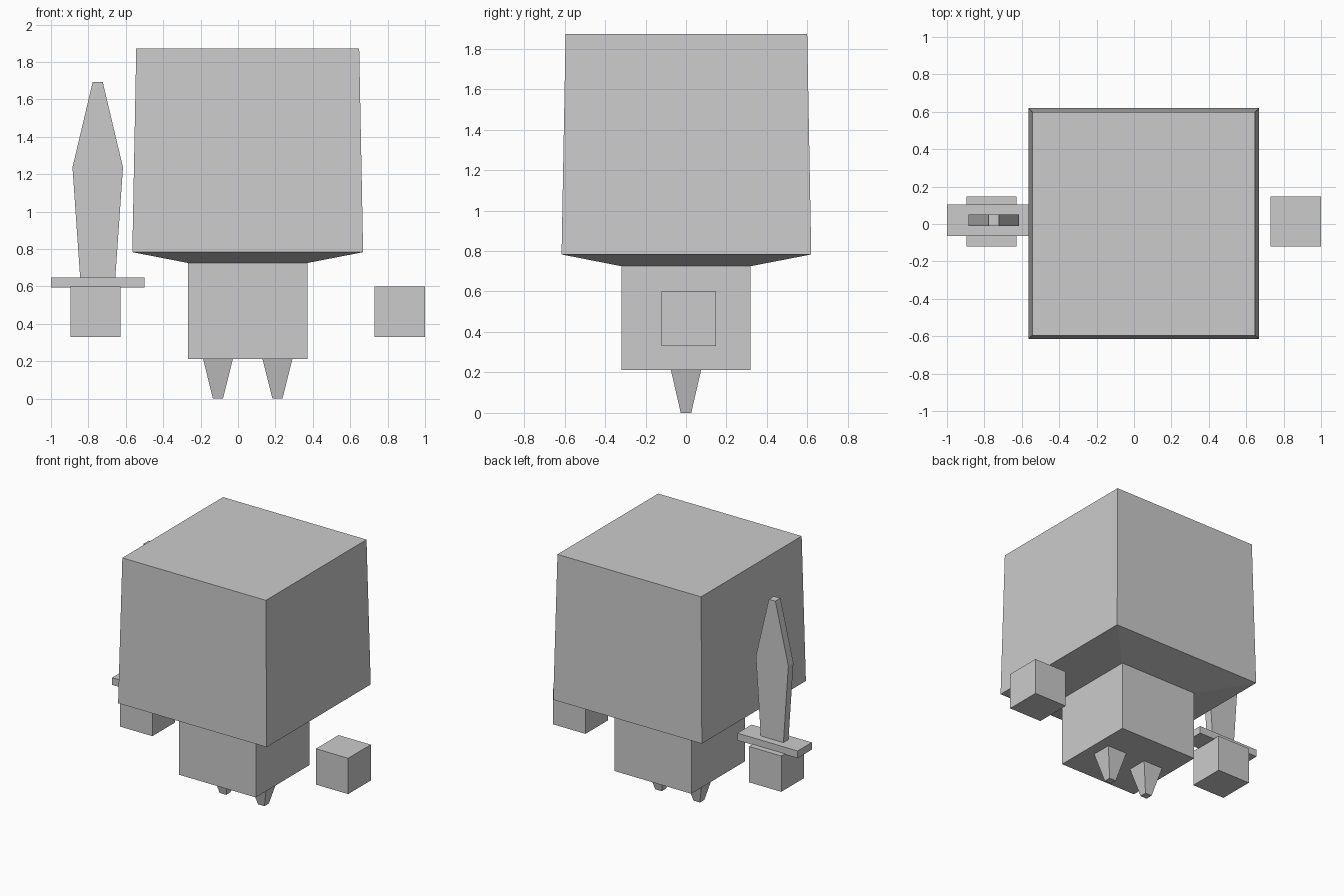
import bpy, bmesh

if "Cube" in bpy.data.objects:
    bpy.data.objects.remove(bpy.data.objects["Cube"])


def loft(name, rings):
    """Stack of rectangles (cx, cy, half_x, half_y, z), lowest first, skinned into a closed solid."""
    bm = bmesh.new()
    loops = []
    for cx, cy, hx, hy, z in rings:
        loops.append([bm.verts.new((cx + sx * hx, cy + sy * hy, z))
                      for sx, sy in ((-1, -1), (1, -1), (1, 1), (-1, 1))])
    bm.faces.new(loops[0][::-1])
    bm.faces.new(loops[-1])
    for lo, hi in zip(loops, loops[1:]):
        for i in range(4):
            j = (i + 1) % 4
            bm.faces.new((lo[i], lo[j], hi[j], hi[i]))
    bmesh.ops.recalc_face_normals(bm, faces=bm.faces)
    mesh = bpy.data.meshes.new(name)
    bm.to_mesh(mesh)
    bm.free()
    obj = bpy.data.objects.new(name, mesh)
    bpy.context.collection.objects.link(obj)
    return obj


CX = 0.052  # centre line of the figure

# Body flaring out into the big, slightly tapered head
loft("body_and_head", [
    (CX, 0, 0.319, 0.319, 0.213),
    (CX, 0, 0.319, 0.319, 0.725),
    (CX, 0.002, 0.617, 0.617, 0.783),
    (CX, 0.002, 0.596, 0.597, 1.872),
])

# Tapered feet and floating cube hands, one pair per side
for side, s in (("left", -1), ("right", 1)):
    fx = CX + s * 0.159
    loft(side + "_foot", [(fx, 0, 0.027, 0.026, 0), (fx, 0, 0.08, 0.075, 0.213)])
    hx = CX + s * 0.813
    loft(side + "_hand", [(hx, 0.014, 0.134, 0.134, 0.33), (hx, 0.014, 0.134, 0.134, 0.599)])

# Sword: crossguard and flat leaf-shaped blade
SX, SY = -0.75, 0.02
loft("sword_guard", [(SX, SY, 0.25, 0.084, 0.594), (SX, SY, 0.25, 0.084, 0.648)])
loft("sword_blade", [
    (SX, SY, 0.094, 0.03, 0.648),
    (SX, SY, 0.135, 0.03, 1.236),
    (SX, SY, 0.027, 0.03, 1.692),
])
